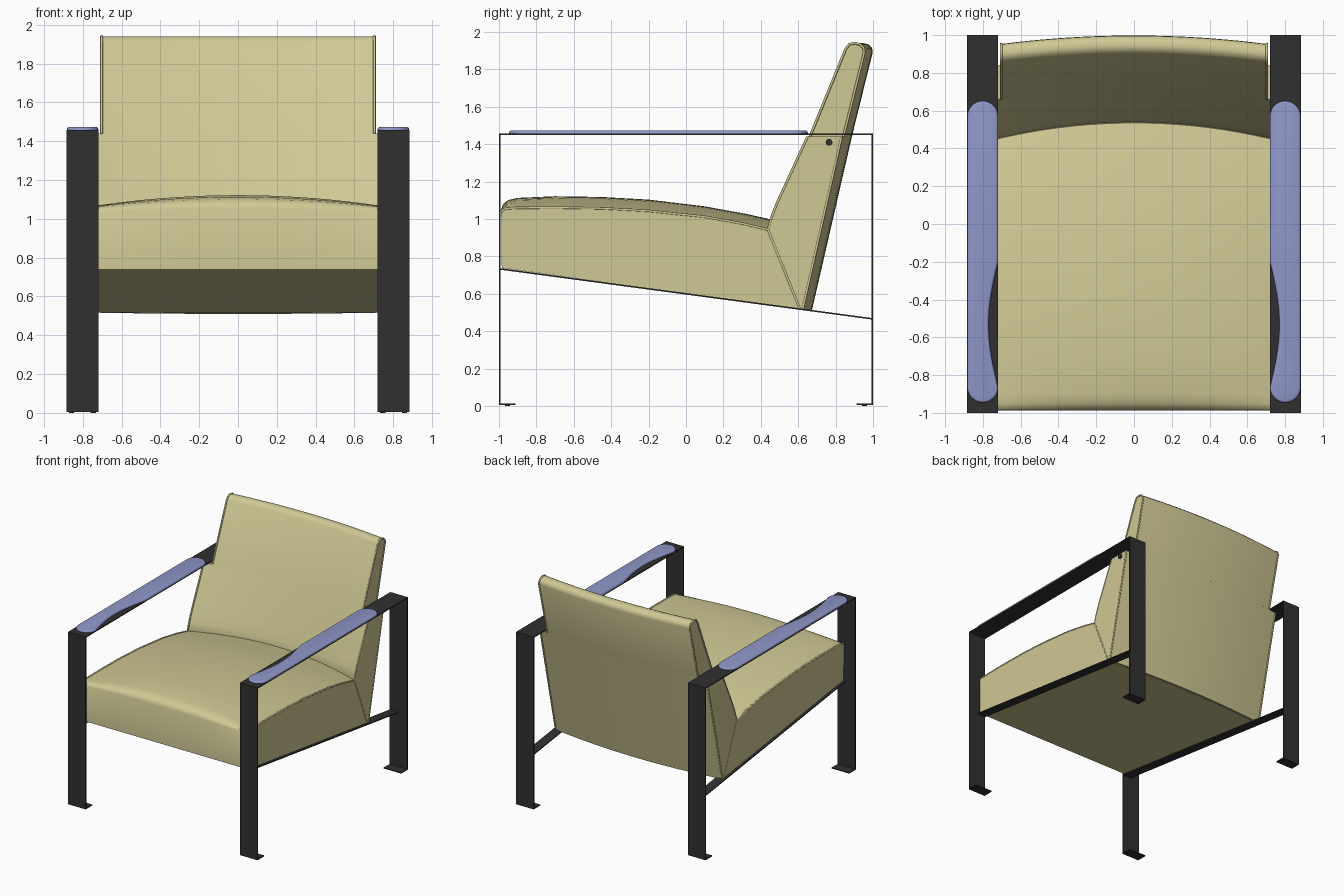
import bpy, bmesh, math
from mathutils import Vector

cube = bpy.data.objects.get("Cube")
if cube:
    bpy.data.objects.remove(cube, do_unlink=True)


def material(name, color, rough):
    m = bpy.data.materials.new(name)
    m.use_nodes = True
    m.diffuse_color = (*color, 1)
    bsdf = m.node_tree.nodes["Principled BSDF"]
    bsdf.inputs["Base Color"].default_value = (*color, 1)
    bsdf.inputs["Roughness"].default_value = rough
    return m


fabric = material("tan upholstery", (0.63, 0.58, 0.30), 0.8)
steel = material("black steel", (0.03, 0.03, 0.03), 0.5)
pad_blue = material("blue arm pad", (0.275, 0.31, 0.58), 0.6)

UPPER, LOWER = 0.703, 0.78   # half widths above and below the arms


def finish(name, bm, mat, smooth=None):
    bmesh.ops.recalc_face_normals(bm, faces=bm.faces)
    mesh = bpy.data.meshes.new(name)
    bm.to_mesh(mesh)
    bm.free()
    ob = bpy.data.objects.new(name, mesh)
    bpy.context.collection.objects.link(ob)
    mesh.materials.append(mat)
    if smooth:
        bpy.ops.object.select_all(action='DESELECT')
        ob.select_set(True)
        bpy.context.view_layer.objects.active = ob
        bpy.ops.object.shade_smooth_by_angle(angle=math.radians(smooth))
    return ob


def extrude(bm, points, offset):
    """Close a planar outline, extrude it, and return the new end's vertices."""
    face = bm.faces.new([bm.verts.new(p) for p in points])
    new = bmesh.ops.extrude_face_region(bm, geom=[face])["geom"]
    verts = [v for v in new if isinstance(v, bmesh.types.BMVert)]
    bmesh.ops.translate(bm, verts=verts, vec=offset)
    return verts


def section(profile, x):
    """Side profile (y, z, bulge y, bulge z) placed at a given x."""
    b = 1 - (x / UPPER) ** 2
    return [Vector((x, y + dy * b, z + dz * b)) for y, z, dy, dz in profile]


def skin(name, sections, smooth):
    """Loft closed rings into a capped solid."""
    bm = bmesh.new()
    rings = [[bm.verts.new(p) for p in s] for s in sections]
    n = len(rings[0])
    for a, c in zip(rings, rings[1:]):
        for k in range(n):
            bm.faces.new((a[k], a[(k + 1) % n], c[(k + 1) % n], c[k]))
    bm.faces.new(rings[0])
    bm.faces.new(rings[-1])
    return finish(name, bm, fabric, smooth)


def cushion(name, profile, width, steps=20):
    skin(name, [section(profile, width * (2 * i / steps - 1)) for i in range(steps + 1)], 45)


def piping(name, pts, radius=0.007, sides=8):
    """Sweep a small round welt along a path lying in a side plane."""
    side = Vector((1, 0, 0))
    rings = []
    for i, p in enumerate(pts):
        t = (pts[min(i + 1, len(pts) - 1)] - pts[max(i - 1, 0)]).normalized()
        up = t.cross(side).normalized()
        rings.append([p + radius * (side * math.cos(a) + up * math.sin(a))
                      for a in (math.tau * k / sides for k in range(sides))])
    skin(name, rings, 50)


def arc(cx, cy, r, start, sweep, n):
    return [(cx + r * math.cos(start + sweep * k / n), cy + r * math.sin(start + sweep * k / n))
            for k in range(n)]


# Seat and back cushions
seat = [
    (-0.985, 0.738, 0, 0), (-0.988, 1.04, 0, 0.012), (-0.978, 1.056, 0, 0.024),
    (-0.95, 1.065, 0, 0.037), (-0.9, 1.069, 0, 0.044), (-0.7, 1.072, 0, 0.05),
    (-0.45, 1.068, 0, 0.05), (-0.2, 1.054, 0, 0.05), (0.1, 1.022, 0, 0.046),
    (0.3, 0.986, 0.03, 0.04), (0.455, 0.95, 0.08, 0.03), (0.615, 0.518, 0.03, -0.004)]
back_lower = [
    (0.633, 0.516, 0.04, -0.006), (0.842, 1.44, 0.045, 0), (0.662, 1.44, 0.055, 0),
    (0.505, 1.09, 0.075, 0), (0.478, 1.02, 0.078, 0), (0.455, 0.945, 0.08, 0),
    (0.615, 0.52, 0.03, 0)]
back_upper = [
    (0.842, 1.44, 0.045, 0), (0.953, 1.89, 0.045, 0), (0.95, 1.915, 0.045, 0),
    (0.93, 1.934, 0.045, 0), (0.9, 1.941, 0.045, 0), (0.873, 1.934, 0.045, 0),
    (0.853, 1.908, 0.045, 0), (0.662, 1.44, 0.055, 0)]

cushion("seat_cushion", seat, LOWER)
cushion("back_cushion_lower", back_lower, LOWER)
cushion("back_cushion_upper", back_upper, UPPER)

# Frame: thin flat bars as outlines in the side plane
T = 0.008
X0, X1, RAIL = 0.72, 0.883, 0.80
FOOT, TOP = 0.005, 1.458
bars = {
    "front_leg": (X1, [(-1, FOOT), (-1 + T, FOOT), (-1 + T, TOP), (-1, TOP)]),
    "rear_leg": (X1, [(1 - T, FOOT), (1, FOOT), (1, TOP), (1 - T, TOP)]),
    "arm_bar": (X1, [(-1, TOP - T), (1, TOP - T), (1, TOP), (-1, TOP)]),
    "seat_rail": (RAIL, [(-1, 0.73), (1, 0.462), (1, 0.47), (-1, 0.738)]),
    "front_foot": (X1, [(-1, FOOT), (-0.912, FOOT), (-0.912, FOOT + T), (-1, FOOT + T)]),
    "rear_foot": (X1, [(0.912, FOOT), (1, FOOT), (1, FOOT + T), (0.912, FOOT + T)]),
}

for side, s in (("left", 1), ("right", -1)):
    for part, (outer, outline) in bars.items():
        bm = bmesh.new()
        extrude(bm, [(s * X0, y, z) for y, z in outline], (s * (outer - X0), 0, 0))
        finish(f"{side}_{part}", bm, steel)

    # Small glides under each foot
    bm = bmesh.new()
    for x in (X0 + 0.025, X1 - 0.025):
        for y in (-0.955, 0.955):
            ring = arc(s * x, y, 0.014, 0, math.tau, 12)
            extrude(bm, [(px, py, 0) for px, py in ring], (0, 0, FOOT))
    finish(f"{side}_glides", bm, steel)

    # Arm pad: rounded ends, a scooped inner edge and a softened top rim
    cx, r, y0, y1 = 0.801, 0.081, -0.865, 0.57
    outline = arc(cx, y1, r, 0, math.pi, 16) + [(X0, y1)]
    outline += [(X0 + 0.05 * math.sin(math.pi * k / 16), -0.2 + (y0 + 0.2) * k / 16)
                for k in range(16)]
    outline += arc(cx, y0, r, math.pi, math.pi, 16) + [(cx + r, y0)]
    bm = bmesh.new()
    top = set(extrude(bm, [(s * x, y, TOP) for x, y in outline], (0, 0, 0.015)))
    rim = [e for e in bm.edges if set(e.verts) <= top]
    bmesh.ops.bevel(bm, geom=rim, offset=0.011, segments=3, profile=0.5, affect='EDGES')
    finish(f"{side}_arm_pad", bm, pad_blue, 40)

    # Bolt on the side of the back
    bm = bmesh.new()
    ring = arc(0.765, 1.41, 0.018, 0, math.tau, 16)
    extrude(bm, [(s * 0.76, y, z) for y, z in ring], (s * 0.035, 0, 0))
    finish(f"{side}_back_bolt", bm, steel, 35)

    # Welts along the cushion edges
    piping(f"{side}_seat_welt", section(seat[1:11], s * (LOWER - 0.004)))
    piping(f"{side}_back_upper_welt", section(back_upper, s * UPPER))
    piping(f"{side}_back_front_welt", section(back_lower[2:], s * (LOWER - 0.004)))
    piping(f"{side}_back_rear_welt", section(back_lower[:2], s * (LOWER - 0.004)))
